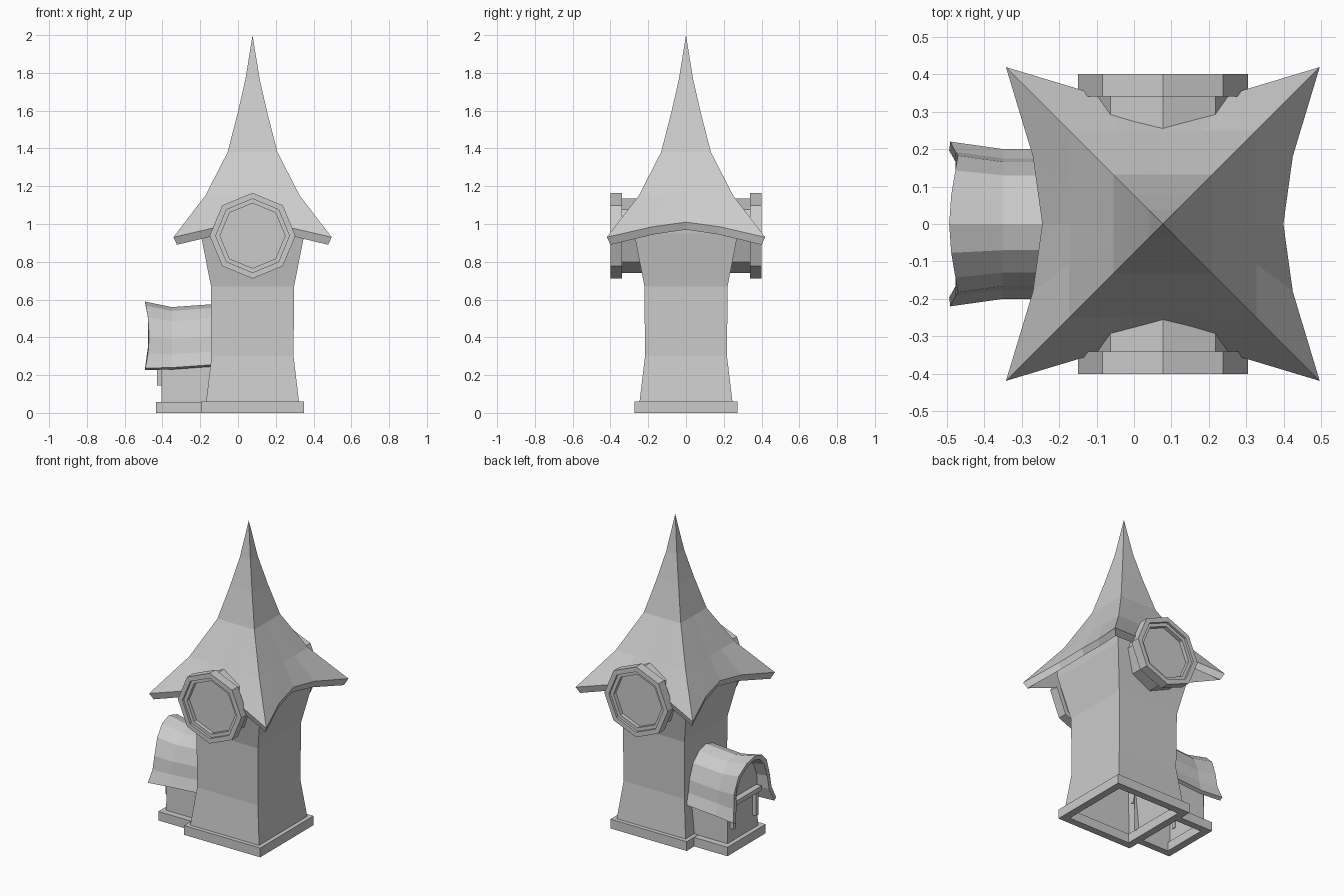
import bpy, bmesh, math

old = bpy.data.objects.get("Cube")
if old:
    bpy.data.objects.remove(old, do_unlink=True)

CX = 0.077  # tower axis

stone = bpy.data.materials.new("plain_grey")
stone.use_nodes = True
stone.diffuse_color = (0.6, 0.6, 0.6, 1)
stone.node_tree.nodes["Principled BSDF"].inputs["Base Color"].default_value = (0.6, 0.6, 0.6, 1)


def loft(name, rings, cap_start=False, cap_end=False, wrap=False, closed=True):
    """Skin a list of equal-length point rings into a flat-shaded object."""
    bm = bmesh.new()
    vs = [[bm.verts.new(p) for p in r] for r in rings]
    n = len(rings[0])
    for a, b in zip(vs, vs[1:] + (vs[:1] if wrap else [])):
        for i in range(n if closed else n - 1):
            j = (i + 1) % n
            bm.faces.new((a[i], a[j], b[j], b[i]))
    if cap_start:
        bm.faces.new(vs[0])
    if cap_end:
        bm.faces.new(vs[-1])
    bmesh.ops.remove_doubles(bm, verts=bm.verts, dist=0.0005)
    bmesh.ops.recalc_face_normals(bm, faces=bm.faces)
    me = bpy.data.meshes.new(name)
    bm.to_mesh(me)
    bm.free()
    me.materials.append(stone)
    ob = bpy.data.objects.new(name, me)
    bpy.context.collection.objects.link(ob)
    return ob


def rect(x0, x1, hy, z):
    return [(x0, -hy, z), (x1, -hy, z), (x1, hy, z), (x0, hy, z)]


def square(h, z):
    return rect(CX - h, CX + h, h, z)


def box(name, x0, x1, y0, y1, z0, z1):
    rings = [[(x0, y0, z), (x1, y0, z), (x1, y1, z), (x0, y1, z)] for z in (z0, z1)]
    return loft(name, rings, True, True)


# Hollow plinths under the tower and the annex
loft("tower_plinth", [square(0.272, 0), square(0.272, 0.06),
                      square(0.225, 0.06), square(0.225, 0)], wrap=True)
loft("annex_plinth", [rect(-0.433, -0.15, 0.195, 0), rect(-0.433, -0.15, 0.195, 0.058),
                      rect(-0.385, -0.17, 0.15, 0.058), rect(-0.385, -0.17, 0.15, 0)], wrap=True)

# Tower walls, waisted and flaring under the eaves
loft("tower_walls", [square(h, z) for h, z in
                     ((0.247, 0.05), (0.217, 0.3), (0.22, 0.67), (0.275, 0.95), (0.278, 1.0))])


def roof_ring(corner, quarter, mid, zc, zq, zm):
    side = [(-corner, corner, zc), (-0.43 * corner, quarter, zq),
            (0, mid, zm), (0.43 * corner, quarter, zq)]
    pts = []
    for k in range(4):
        c, s = round(math.cos(k * math.pi / 2)), round(math.sin(k * math.pi / 2))
        pts += [(CX + c * x + s * d, s * x - c * d, z) for x, d, z in side]
    return pts


# Swept spire roof with lifted eave centres
levels = [(0.132, 1.38), (0.078, 1.59), (0.038, 1.765), (0.0, 2.0)]
loft("spire_roof", [roof_ring(0.24, 0.24, 0.24, 1.09, 1.09, 1.09),
                    roof_ring(0.4, 0.332, 0.307, 0.89, 0.945, 0.97),
                    roof_ring(0.419, 0.347, 0.322, 0.93, 0.985, 1.01),
                    roof_ring(0.25, 0.25, 0.245, 1.15, 1.15, 1.155)]
     + [roof_ring(h, h, h, z, z, z) for h, z in levels])


def octagon(r, y):
    return [(CX + r * math.sin(a * math.pi / 4), y, 0.938 + r * math.cos(a * math.pi / 4))
            for a in range(8)]


# Round dormers at the front and back: tunnel, stepped frame and sunken pane
for side, word in ((-1, "front"), (1, "back")):
    loft(word + "_dormer_tunnel", [octagon(0.198, side * y) for y in (0.19, 0.35)])
    steps = [(0.19, 0.34), (0.227, 0.34), (0.227, 0.4), (0.195, 0.4),
             (0.195, 0.385), (0.172, 0.385), (0.172, 0.36)]
    loft(word + "_dormer_window", [octagon(r, side * y) for r, y in steps], cap_end=True)

# Annex walls with an arched gable end
arch = [(0.155, 0.05), (0.15, 0.32), (0.142, 0.4), (0.108, 0.475), (0.06, 0.52), (0, 0.54)]
arch += [(-y, z) for y, z in arch[-2::-1]]
loft("annex_walls", [[(x, y, z) for y, z in arch] for x in (-0.405, -0.13)],
     cap_start=True, closed=False)

# Annex barrel roof: bell-shaped section, swelling towards its open end
outer = [(0.2, 0.245), (0.175, 0.315), (0.166, 0.395), (0.13, 0.49), (0.07, 0.545), (0, 0.565)]
inner = [(0.178, 0.235), (0.152, 0.31), (0.143, 0.39), (0.11, 0.47), (0.06, 0.52), (0, 0.538)]
outer += [(-y, z) for y, z in outer[-2::-1]]
inner += [(-y, z) for y, z in inner[-2::-1]]


def barrel(x, scale, lift, bow):
    return [(x + bow * (1 - (abs(z - 0.4) / 0.17) ** 2), y * scale, 0.4 + (z - 0.4) * scale + lift)
            for y, z in outer + inner[::-1]]


loft("annex_roof", [barrel(-0.495, 1.1, 0.008, 0.025), barrel(-0.35, 1.0, -0.005, 0),
                    barrel(-0.14, 1.0, 0.01, 0)], True, True)

# Hatch frame on the annex end
for side, word in ((-1, "right"), (1, "left")):
    box(word + "_hatch_post", -0.43, -0.4, side * 0.115 - 0.012, side * 0.115 + 0.012, 0.145, 0.31)
box("hatch_bar", -0.443, -0.4, -0.14, 0.14, 0.3, 0.33)
